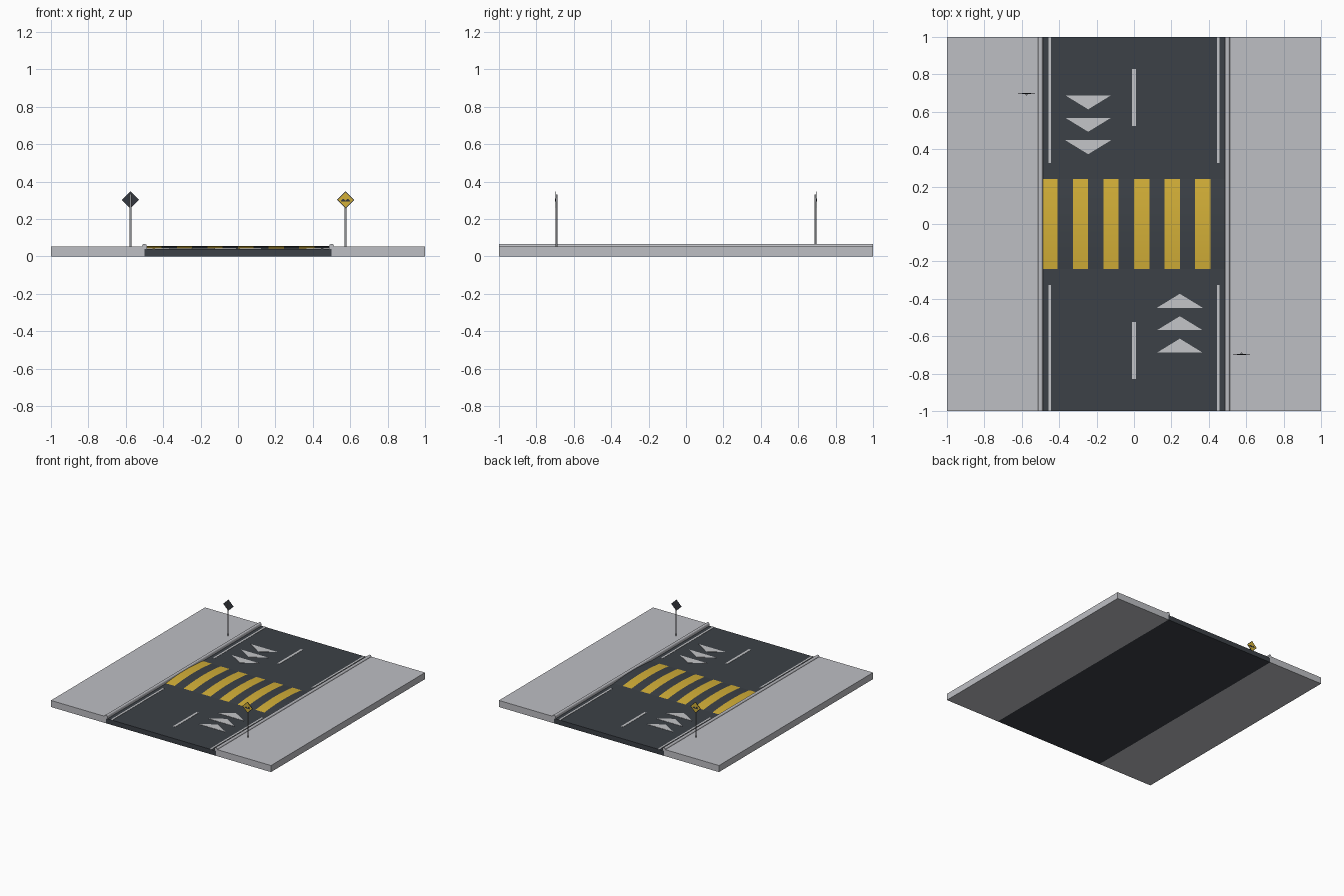
import bpy, bmesh, math

if "Cube" in bpy.data.objects:
    bpy.data.objects.remove(bpy.data.objects["Cube"])

def mat(name, r, g, b):
    lin = [((c / 255 + 0.055) / 1.055) ** 2.4 for c in (r, g, b)]
    m = bpy.data.materials.new(name)
    m.diffuse_color = (*lin, 1)
    m.use_nodes = True
    m.node_tree.nodes["Principled BSDF"].inputs["Base Color"].default_value = m.diffuse_color
    return m

ASPHALT = mat("asphalt", 60, 65, 71)
CONCRETE = mat("concrete", 190, 191, 196)
WHITE = mat("road_paint_white", 196, 197, 200)
YELLOW = mat("paint_yellow", 212, 176, 56)
METAL = mat("pole_metal", 150, 152, 156)
BLACK = mat("sign_dark", 52, 55, 62)

def finish(name, bm, mats):
    bmesh.ops.recalc_face_normals(bm, faces=bm.faces)
    me = bpy.data.meshes.new(name)
    bm.to_mesh(me)
    bm.free()
    ob = bpy.data.objects.new(name, me)
    bpy.context.collection.objects.link(ob)
    for m in mats:
        me.materials.append(m)
    return ob

def prism(name, pts, place, a, b, m):
    """Extrude a 2D outline; place(u, v, w) maps it to 3D with w from a to b."""
    bm = bmesh.new()
    lo, hi = ([bm.verts.new(place(u, v, w)) for u, v in pts] for w in (a, b))
    bm.faces.new(lo)
    bm.faces.new(hi)
    n = len(pts)
    for i in range(n):
        j = (i + 1) % n
        bm.faces.new((lo[i], lo[j], hi[j], hi[i]))
    return finish(name, bm, [m])

def flat(u, v, w):
    return (u, v, w)

def rect(x0, x1, y0, y1):
    return [(x0, y0), (x1, y0), (x1, y1), (x0, y1)]

ROAD_Z, WALK_Z, CURB_Z, HUMP = 0.04, 0.054, 0.067, 0.014

# Road slab, pavements and rounded kerbs
prism("road", rect(-0.5, 0.5, -1, 1), flat, 0, ROAD_Z, ASPHALT)
for side, s in (("left", -1), ("right", 1)):
    prism(f"pavement_{side}", rect(*sorted((0.5 * s, s)), -1, 1), flat, 0, WALK_Z, CONCRETE)
    r = 0.0125
    prof = [(-r, 0.036), (r, 0.036)] + [
        (r * math.cos(math.pi * i / 8), CURB_Z - r + r * math.sin(math.pi * i / 8)) for i in range(9)]
    kerb = prism(f"kerb_{side}", prof, lambda u, v, w, s=s: (0.5 * s + u, w, v), -1, 1, CONCRETE)

# Raised crossing: arched hump with alternating yellow and asphalt columns
bm = bmesh.new()
COLS, ROWS, W, L = 12, 12, 0.49, 0.24
grid = []
for i in range(COLS + 1):
    col = []
    for j in range(ROWS + 1):
        t = -1 + 2 * j / ROWS
        col.append(bm.verts.new((-W + 2 * W * i / COLS, L * t, ROAD_Z + 0.001 + HUMP * (1 - t * t))))
    grid.append(col)
for i in range(COLS):
    for j in range(ROWS):
        f = bm.faces.new((grid[i][j], grid[i + 1][j], grid[i + 1][j + 1], grid[i][j + 1]))
        f.material_index = i % 2
        f.smooth = True
bmesh.ops.recalc_face_normals(bm, faces=bm.faces)
for k in (0, COLS):                       # end caps
    bm.faces.new(grid[k]).material_index = 1
finish("crossing_hump", bm, [YELLOW, ASPHALT])

# Painted lines and warning triangles
TOP = ROAD_Z + 0.002
for end, e in (("front", -1), ("back", 1)):
    for s in (-1, 1):
        prism(f"edge_line_{end}", rect(0.45 * s - 0.0075, 0.45 * s + 0.0075, *sorted((0.325 * e, e))),
              flat, ROAD_Z - 0.002, TOP, WHITE)
    prism(f"centre_line_{end}", rect(-0.01, 0.01, *sorted((0.525 * e, 0.83 * e))),
          flat, ROAD_Z - 0.002, TOP, WHITE)
    for k in range(3):
        base, cx = 0.448 + 0.12 * k, -0.245 * e
        prism(f"triangle_{end}_{k + 1}",
              [(cx - 0.1225, base * e), (cx + 0.1225, base * e), (cx, (base - 0.075) * e)],
              flat, ROAD_Z - 0.002, TOP, WHITE)

# Warning signs: pole, dark diamond plate, yellow face, hump symbol
def diamond(r):
    return [(-r, 0), (0, -r), (r, 0), (0, r)]

def sign(name, e):
    # e = -1 faces the front on the right, e = 1 faces the back on the left
    cx, cy, cz = -0.575 * e, 0.692 * e, 0.302
    place = lambda u, v, w: (cx + u, cy + w * e, cz + v)   # w grows towards the viewer of the sign
    circle = [(0.005 * math.cos(math.tau * i / 12), 0.005 * math.sin(math.tau * i / 12)) for i in range(12)]
    prism(f"{name}_pole", circle, lambda u, v, w: (cx + u, cy + v, w), 0.05, 0.33, METAL)
    prism(f"{name}_plate", diamond(0.046), place, 0.003, 0.006, BLACK)
    prism(f"{name}_face", diamond(0.041), place, 0.006, 0.007, YELLOW)
    n = 16
    top = [(-0.024 + 0.048 * i / n, -0.006 + 0.012 * abs(math.sin(math.tau * i / n))) for i in range(n + 1)]
    prism(f"{name}_symbol", [(-0.024, -0.009)] + [(0.024, -0.009)] + top[::-1], place, 0.007, 0.008, BLACK)

sign("sign_right", -1)
sign("sign_left", 1)
